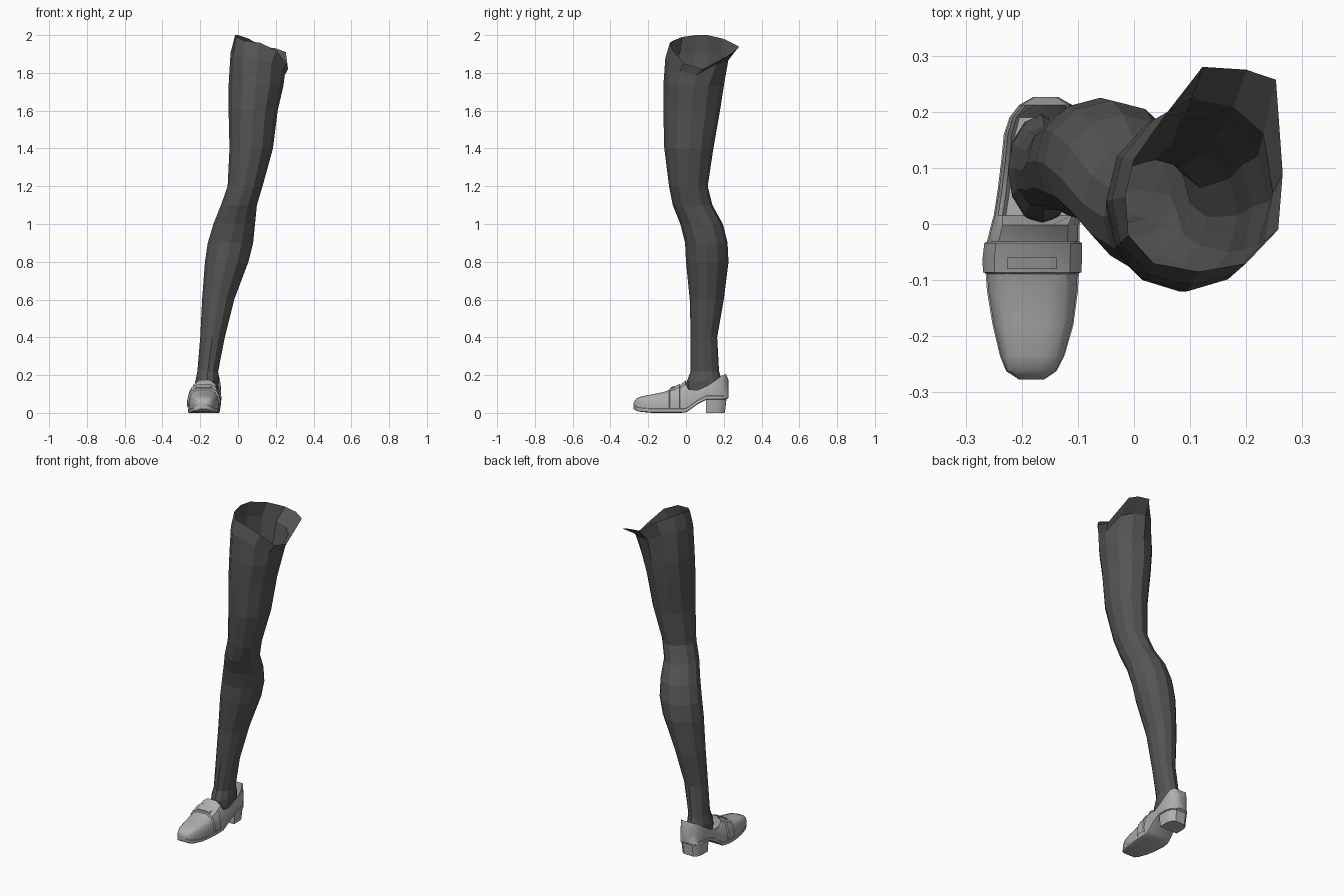
import bpy
import bmesh
from math import cos, sin, pi, radians
from mathutils import Vector

cube = bpy.data.objects.get("Cube")
if cube:
    bpy.data.objects.remove(cube, do_unlink=True)


def material(name, value):
    mat = bpy.data.materials.new(name)
    mat.use_nodes = True
    color = (value, value, value, 1)
    mat.diffuse_color = color
    mat.node_tree.nodes["Principled BSDF"].inputs["Base Color"].default_value = color
    return mat


stocking_grey = material("stocking dark grey", 0.09)
leather_grey = material("leather light grey", 0.43)


def loft(name, rings, mat, closed=True, cap_start=False, cap_end=False, smooth=None):
    """Skin a list of equally long rings of points."""
    bm = bmesh.new()
    rows = [[bm.verts.new(p) for p in ring] for ring in rings]
    count = len(rows[0])
    for a, b in zip(rows, rows[1:]):
        for i in range(count if closed else count - 1):
            j = (i + 1) % count
            bm.faces.new((a[i], a[j], b[j], b[i]))
    if cap_start:
        bm.faces.new(rows[0])
    if cap_end:
        bm.faces.new(rows[-1])
    bmesh.ops.recalc_face_normals(bm, faces=bm.faces)
    mesh = bpy.data.meshes.new(name)
    bm.to_mesh(mesh)
    bm.free()
    mesh.materials.append(mat)
    obj = bpy.data.objects.new(name, mesh)
    bpy.context.collection.objects.link(obj)
    if smooth:
        bpy.ops.object.select_all(action="DESELECT")
        obj.select_set(True)
        bpy.context.view_layer.objects.active = obj
        bpy.ops.object.shade_smooth_by_angle(angle=radians(smooth))
    return obj


# Leg: horizontal rings (height, x min, x max, y min, y max) from foot to thigh
leg_levels = [
    (.09, -.22, -.11, .01, .19),
    (.13, -.225, -.105, .0, .195),
    (.17, -.225, -.10, .005, .19),
    (.22, -.215, -.105, .025, .175),
    (.4, -.2, -.07, .025, .165),
    (.6, -.19, -.02, .02, .2),
    (.8, -.175, .055, .0, .225),
    (.9, -.16, .08, -.005, .22),
    (1, -.13, .09, -.03, .195),
    (1.1, -.09, .1, -.07, .14),
    (1.2, -.055, .13, -.09, .115),
    (1.4, -.045, .185, -.115, .145),
    (1.6, -.05, .21, -.12, .18),
    (1.73, -.05, .24, -.12, .2),
]
SIDES = 12


def oval(z, x0, x1, y0, y1):
    return [Vector(((x0 + x1) / 2 - (x1 - x0) / 2 * cos(2 * pi * k / SIDES),
                    (y0 + y1) / 2 - (y1 - y0) / 2 * sin(2 * pi * k / SIDES), z))
            for k in range(SIDES)]


# Slanted open rim at the top of the thigh
rim = [Vector(p) for p in [
    (-.015, .05, 2), (-.01, -.02, 1.99), (.035, -.07, 1.97), (.115, -.085, 1.96),
    (.2, -.07, 1.92), (.257, -.01, 1.85), (.265, .09, 1.82), (.253, .257, 1.91),
    (.2, .275, 1.93), (.122, .28, 1.94), (.06, .2, 1.98), (0, .115, 2)]]
leg_rings = [oval(*level) for level in leg_levels]
below_rim = []
for low, high in zip(leg_rings[-1], rim):
    p = low.lerp(high, .3)
    p.z = low.z + (high.z - low.z) * .65
    below_rim.append(p)
loft("leg", leg_rings + [below_rim, rim], stocking_grey, cap_start=True)

# Shoe stations: y, x min, x max, sole height, side height, top height (0 = open)
stations = [
    (-.277, -.205, -.16, .02, .05, .055),
    (-.262, -.228, -.138, .01, .067, .077),
    (-.235, -.239, -.124, .005, .075, .088),
    (-.18, -.252, -.108, 0, .08, .098),
    (-.12, -.262, -.1, 0, .085, .11),
    (-.065, -.266, -.097, 0, .09, .13),
    (-.03, -.262, -.097, 0, .105, .148),
    (-.002, -.255, -.097, .002, .12, .173),
    (.015, -.25, -.095, .012, .125, 0),
    (.06, -.243, -.09, .045, .12, 0),
    (.11, -.237, -.088, .07, .142, 0),
    (.16, -.232, -.088, .07, .175, 0),
    (.19, -.222, -.095, .07, .198, 0),
    (.212, -.205, -.11, .07, .205, .206),
    (.226, -.18, -.135, .08, .165, .17),
]


def shoe_section(y, x0, x1, sole, side, top, grow=0, first=0):
    """Cross-section across the shoe, mirrored about its own middle."""
    half = [(.9, sole), (1, sole + .004), (1, sole + .02), (.95, sole + .022),
            (.97, (sole + side) / 2 + .01)]
    if top:
        half += [(.88, side), (.74, side + (top - side) * .6), (.36, top)]
    else:
        half += [(.9, side), (.8, side - .003), (.72, .1)]
    half = half[first:]
    mid, width = (x0 + x1) / 2, (x1 - x0) / 2
    right = [Vector((mid - u * (width + grow), y, z + grow)) for u, z in half]
    left = [Vector((2 * mid - p.x, y, p.z)) for p in reversed(right)]
    return right + left


def station_at(y):
    for a, b in zip(stations, stations[1:]):
        if a[0] <= y <= b[0]:
            t = (y - a[0]) / (b[0] - a[0])
            return [m + (n - m) * t for m, n in zip(a, b)]


loft("shoe_body", [shoe_section(*s) for s in stations], leather_grey,
     cap_start=True, cap_end=True, smooth=35)

# Saddle strap wrapped over the vamp
strap_rings = [shoe_section(*station_at(y), grow=g, first=3)
               for y, g in [(-.09, -.002), (-.086, .007), (-.065, .007),
                            (-.034, .007), (-.03, -.002)]]
loft("saddle_strap", strap_rings, leather_grey, closed=False, smooth=35)


# Narrow raised bar on the strap
def bar_ring(y, lift):
    z = station_at(y)[-1] + lift
    return [(-.226, y, z - .015), (-.226, y, z - .004), (-.212, y, z),
            (-.151, y, z), (-.137, y, z - .004), (-.137, y, z - .015)]


loft("strap_bar", [bar_ring(-.08, .011), bar_ring(-.06, .011)], leather_grey,
     cap_start=True, cap_end=True)

# Heel block with a rounded back
heel_outline = [(-1, .105), (-1, .165), (-.85, .19), (-.5, .207),
                (.5, .207), (.85, .19), (1, .165), (1, .105)]
heel_rings = [[(-.161 + u * w, .105 + (y - .105) * d, z) for u, y in heel_outline]
              for z, w, d in [(0, .06, 1), (.01, .061, 1), (.08, .066, 1.08)]]
loft("heel_block", heel_rings, leather_grey, cap_start=True, cap_end=True, smooth=35)
